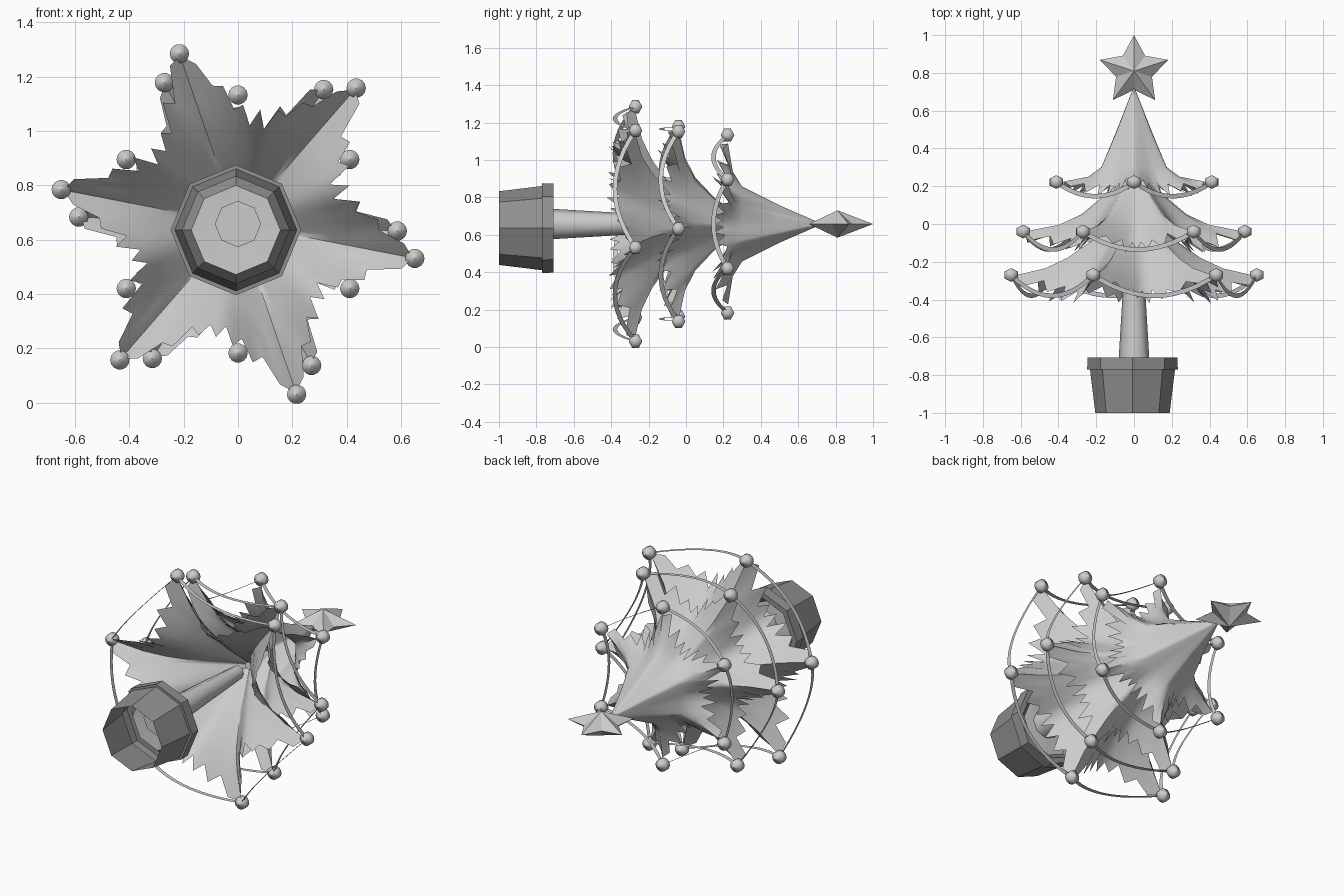
import bpy, bmesh, math, random
from mathutils import Vector

random.seed(4)
cube = bpy.data.objects.get("Cube")
if cube:
    bpy.data.objects.remove(cube)

AXIS = 0.658   # height of the tree axis, which runs along y


def material(name, v):
    m = bpy.data.materials.new(name)
    m.use_nodes = True
    m.diffuse_color = (v, v, v, 1)
    m.node_tree.nodes["Principled BSDF"].inputs["Base Color"].default_value = (v, v, v, 1)
    return m


light_grey = material("light grey", 0.6)
dark_grey = material("dark grey", 0.28)


def polar(r, angle, y, x0=0.0, z0=AXIS):
    return Vector((x0 + r * math.cos(angle), y, z0 + r * math.sin(angle)))


def finish(name, bm, mat, smooth=0):
    me = bpy.data.meshes.new(name)
    bm.to_mesh(me)
    bm.free()
    ob = bpy.data.objects.new(name, me)
    bpy.context.collection.objects.link(ob)
    me.materials.append(mat)
    if smooth:
        bpy.ops.object.select_all(action='DESELECT')
        ob.select_set(True)
        bpy.context.view_layer.objects.active = ob
        bpy.ops.object.shade_smooth_by_angle(angle=math.radians(smooth))
    return ob


def loft(bm, rings, closed=True):
    """Skin a list of equally long point rings."""
    rows = [[bm.verts.new(p) for p in ring] for ring in rings]
    n = len(rows[0])
    for a, b in zip(rows, rows[1:]):
        for i in range(n if closed else n - 1):
            j = (i + 1) % n
            bm.faces.new((a[i], a[j], b[j], b[i]))
    return rows


def lathe(name, profile, sides, mat, x0=0.0, z0=AXIS, caps=(), smooth=0):
    bm = bmesh.new()
    rows = loft(bm, [[polar(r, math.tau * i / sides, y, x0, z0) for i in range(sides)]
                     for r, y in profile])
    for c in caps:
        bm.faces.new(rows[c])
    bmesh.ops.recalc_face_normals(bm, faces=bm.faces)
    return finish(name, bm, mat, smooth)


# Pot: open underneath, with a stepped rim and soil inside
lathe("pot", [(0.197, -1), (0.225, -0.77), (0.24, -0.77), (0.238, -0.708), (0.205, -0.708),
              (0.164, -0.76)], 8, dark_grey, -0.008, 0.636)
lathe("soil", [(0.164, -0.76), (0.07, -0.755)], 8, light_grey, -0.008, 0.636, caps=(1,))
lathe("trunk", [(0.085, -0.78), (0.06, -0.36), (0.04, 0.0)], 8, light_grey, caps=(0, 2), smooth=50)


def foliage(name, phase, ridge, valley):
    """Six-pointed drooping skirt; ridge and valley are (radius, y) profiles."""
    per = 14
    rings = []
    count = 6 * per
    teeth = [(0.03 if i % 2 else -0.025) * random.uniform(0.5, 1.5) for i in range(count)]
    for k, (rp, vp) in enumerate(zip(ridge, valley)):
        ring = []
        for i in range(count):
            u = abs((i + per / 2) % per - per / 2) / (per / 2)
            w = (1 - u) ** 1.8
            r = vp[0] + (rp[0] - vp[0]) * w
            y = vp[1] + (rp[1] - vp[1]) * w
            if k == len(ridge) - 1 and i % per:
                r += teeth[i]
                y -= teeth[i] * 0.9
            ring.append(polar(r, phase + math.tau * i / count, y))
        rings.append(ring)
    bm = bmesh.new()
    loft(bm, rings)
    bmesh.ops.recalc_face_normals(bm, faces=bm.faces)
    finish(name, bm, light_grey, 70)


def garland(name, phase, radius, y, sag):
    """Six flat sagging ribbons hung between neighbouring baubles."""
    bm = bmesh.new()
    steps, half = 12, 0.012
    for s in range(6):
        a = polar(radius, phase + s * math.tau / 6, y)
        b = polar(radius, phase + (s + 1) * math.tau / 6, y)
        chord = b - a
        inner, outer = [], []
        for i in range(steps + 1):
            t = i / steps
            p = a + chord * t - Vector((0, 4 * sag * t * (1 - t), 0))
            tangent = chord - Vector((0, 4 * sag * (1 - 2 * t), 0))
            side = tangent.cross(chord.cross(Vector((0, 1, 0)))).normalized() * half
            inner.append(p - side)
            outer.append(p + side)
        loft(bm, [inner, outer], closed=False)
    finish(name, bm, light_grey, 40)


def baubles(name, phase, radius, y):
    profile = [(0.001, -0.036), (0.031, -0.018), (0.031, 0.018), (0.001, 0.036)]
    for s in range(6):
        c = polar(radius, phase + s * math.tau / 6, y)
        lathe(f"{name}_{s + 1}", [(r * 1.15, y + d) for r, d in profile], 14, light_grey,
              c.x, c.z, smooth=70)


# Tiers: name, phase, bauble radius, bauble y, sag, ridge profile, valley profile
tiers = [
    ("lower", 49, 0.663, -0.27, 0.11,
     [(0.02, 0.1), (0.2, -0.07), (0.36, -0.18), (0.48, -0.235), (0.655, -0.275)],
     [(0.02, 0.1), (0.17, -0.1), (0.27, -0.22), (0.33, -0.3), (0.39, -0.385)]),
    ("middle", 57.5, 0.587, -0.04, 0.095,
     [(0.02, 0.32), (0.16, 0.15), (0.28, 0.05), (0.4, -0.005), (0.58, -0.04)],
     [(0.02, 0.32), (0.15, 0.12), (0.23, 0.02), (0.28, -0.05), (0.33, -0.12)]),
    ("upper", 30, 0.475, 0.222, 0.075,
     [(0.004, 0.72), (0.1, 0.5), (0.2, 0.3), (0.28, 0.25), (0.43, 0.225)],
     [(0.004, 0.72), (0.09, 0.5), (0.17, 0.3), (0.21, 0.24), (0.255, 0.175)]),
]
for label, deg, radius, y, sag, ridge, valley in tiers:
    phase = math.radians(deg)
    foliage(label + "_foliage", phase, ridge, valley)
    garland(label + "_garland", phase, radius, y, sag)
    baubles(label + "_bauble", phase, radius, y)

# Star on the treetop
bm = bmesh.new()
rim = []
for i in range(10):
    a = math.pi / 2 + i * math.tau / 10
    r = 0.1 if i % 2 else 0.19
    rim.append(bm.verts.new((r * math.cos(a), 0.81 + r * math.sin(a), AXIS)))
for side in (-1, 1):
    tip = bm.verts.new((0, 0.81, AXIS + side * 0.073))
    for i in range(10):
        bm.faces.new((rim[i], rim[(i + 1) % 10], tip))
bmesh.ops.recalc_face_normals(bm, faces=bm.faces)
finish("star", bm, light_grey)
